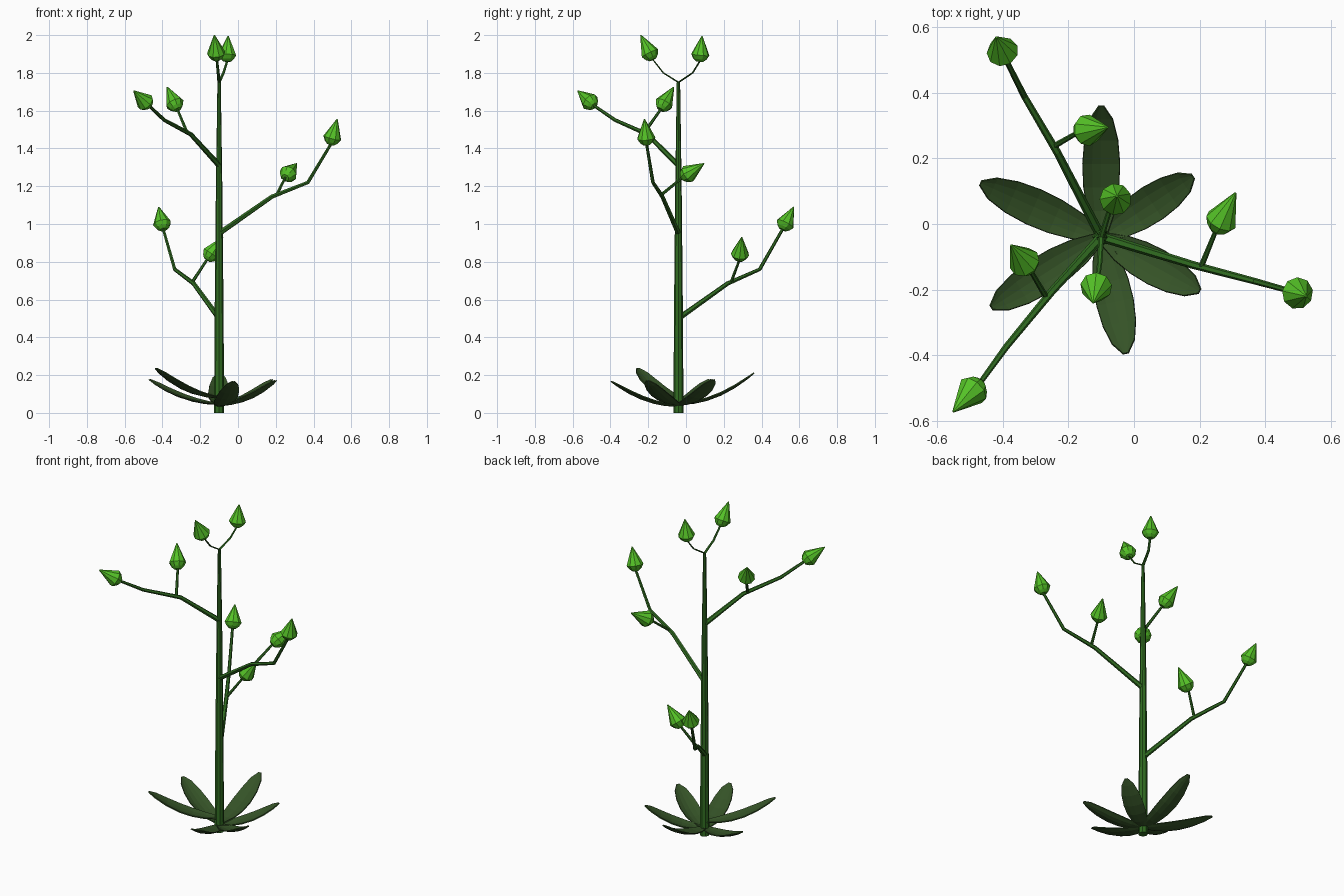
import bpy, bmesh, math
from mathutils import Vector

if "Cube" in bpy.data.objects:
    bpy.data.objects.remove(bpy.data.objects["Cube"])


def material(name, rgb):
    m = bpy.data.materials.new(name)
    m.diffuse_color = (*rgb, 1)
    m.use_nodes = True
    m.node_tree.nodes["Principled BSDF"].inputs["Base Color"].default_value = m.diffuse_color
    return m


STEM = material("stem_green", (0.03, 0.15, 0.015))
LEAF = material("leaf_green", (0.035, 0.085, 0.02))
BUD = material("bud_green", (0.09, 0.54, 0.02))


def finish(name, bm, mat):
    bmesh.ops.recalc_face_normals(bm, faces=bm.faces)
    mesh = bpy.data.meshes.new(name)
    bm.to_mesh(mesh)
    bm.free()
    mesh.materials.append(mat)
    ob = bpy.data.objects.new(name, mesh)
    bpy.context.collection.objects.link(ob)
    return ob


def tube(name, pts, radii, mat, sides=6, flat=1.0):
    """Rings of vertices along a path; flat squashes the section."""
    pts = [Vector(p) for p in pts]
    bm = bmesh.new()
    rings = []
    overall = (pts[-1] - pts[0]).normalized()
    ref = Vector((0, 0, 1)) if abs(overall.z) < 0.98 else Vector((0, 1, 0))
    for i, p in enumerate(pts):
        d = pts[min(i + 1, len(pts) - 1)] - pts[max(i - 1, 0)]
        u = d.cross(ref).normalized()
        v = u.cross(d).normalized()
        ring = []
        for k in range(sides):
            a = math.tau * k / sides
            ring.append(bm.verts.new(p + radii[i] * (u * math.cos(a) + v * flat * math.sin(a))))
        rings.append(ring)
    for r0, r1 in zip(rings, rings[1:]):
        for k in range(sides):
            j = (k + 1) % sides
            bm.faces.new((r0[k], r0[j], r1[j], r1[k]))
    bm.faces.new(rings[0])
    bm.faces.new(rings[-1])
    return finish(name, bm, mat)


def bud(name, base, tip):
    # Faceted bud: narrow base, wide shoulder, tapering to a point
    base, tip = Vector(base), Vector(tip)
    profile = [(0, 0.02), (0.1, 0.036), (0.26, 0.049), (0.6, 0.028), (1, 0.003)]
    tube(name, [base.lerp(tip, t) for t, r in profile], [r for t, r in profile], BUD, 9)


def leaf(name, tip, base_z):
    # Curved, slightly cupped blade from the stem to the tip
    start = Vector((CX, CY, base_z))
    tip = Vector(tip)
    out = tip - start
    side = Vector((-out.y, out.x, 0)).normalized()
    bm = bmesh.new()
    rows = []
    for t, w in [(0.03, 0.02), (0.2, 0.042), (0.38, 0.054), (0.56, 0.057),
                 (0.74, 0.051), (0.9, 0.035), (1, 0.008)]:
        c = start + Vector((out.x * t, out.y * t, out.z * t ** 2.1))
        rows.append([bm.verts.new(c + side * w * s + Vector((0, 0, 0.25 * w * s * s)))
                     for s in (-1, -0.5, 0, 0.5, 1)])
    for a, b in zip(rows, rows[1:]):
        for k in range(4):
            bm.faces.new((a[k], a[k + 1], b[k + 1], b[k]))
    ob = finish(name, bm, LEAF)
    mod = ob.modifiers.new("thickness", 'SOLIDIFY')
    mod.thickness = 0.006
    mod.offset = 0


# Main stem
CX, CY = -0.10, -0.04
TOP = (CX, CY, 1.75)
tube("main_stem", [(CX, CY, 0), (CX, CY, 0.6), (CX, CY, 1.2), TOP],
     [0.027, 0.023, 0.017, 0.009], STEM, 8)

# Side branches: path, bud tip, then side twig path and its bud tip
branches = {
    "lower": ([(CX, CY, 0.50), (-0.235, 0.22, 0.685), (-0.335, 0.39, 0.76), (-0.395, 0.51, 0.97)],
              (-0.42, 0.57, 1.09),
              [(-0.24, 0.24, 0.695), (-0.165, 0.283, 0.81)], (-0.08, 0.295, 0.93)),
    "middle": ([(CX, CY, 0.95), (0.18, -0.125, 1.145), (0.37, -0.175, 1.22), (0.49, -0.208, 1.42)],
               (0.525, -0.22, 1.555),
               [(0.205, -0.13, 1.155), (0.25, -0.02, 1.245)], (0.31, 0.095, 1.32)),
    "upper": ([(CX, CY, 1.31), (-0.25, -0.205, 1.475), (-0.39, -0.375, 1.55), (-0.47, -0.485, 1.625)],
              (-0.552, -0.573, 1.705),
              [(-0.27, -0.22, 1.485), (-0.32, -0.135, 1.605)], (-0.375, -0.065, 1.725)),
}
for name, (path, tip, twig, twig_tip) in branches.items():
    tube(name + "_branch", path, [0.015, 0.012, 0.010, 0.008], STEM)
    tube(name + "_twig", twig, [0.009, 0.007], STEM)
    bud(name + "_branch_bud", path[-1], tip)
    bud(name + "_twig_bud", twig[-1], twig_tip)

# Forked crown twigs with buds
crown = {
    "front": ([TOP, (-0.105, -0.12, 1.80), (-0.112, -0.175, 1.87)], (-0.125, -0.24, 2.0)),
    "back": ([TOP, (-0.077, 0.035, 1.80), (-0.058, 0.072, 1.86)], (-0.052, 0.085, 1.995)),
}
for name, (path, tip) in crown.items():
    tube(name + "_crown_twig", path, [0.009, 0.008, 0.007], STEM, flat=0.5)
    bud(name + "_crown_bud", path[-1], tip)

# Rosette of base leaves
leaves = [((-0.10, 0.36, 0.21), 0.045), ((0.18, 0.145, 0.175), 0.04),
          ((0.20, -0.205, 0.17), 0.04), ((-0.025, -0.395, 0.165), 0.035),
          ((-0.435, -0.255, 0.235), 0.08), ((-0.468, 0.125, 0.175), 0.045)]
for i, (tip, z) in enumerate(leaves):
    leaf(f"base_leaf_{i + 1}", tip, z)
